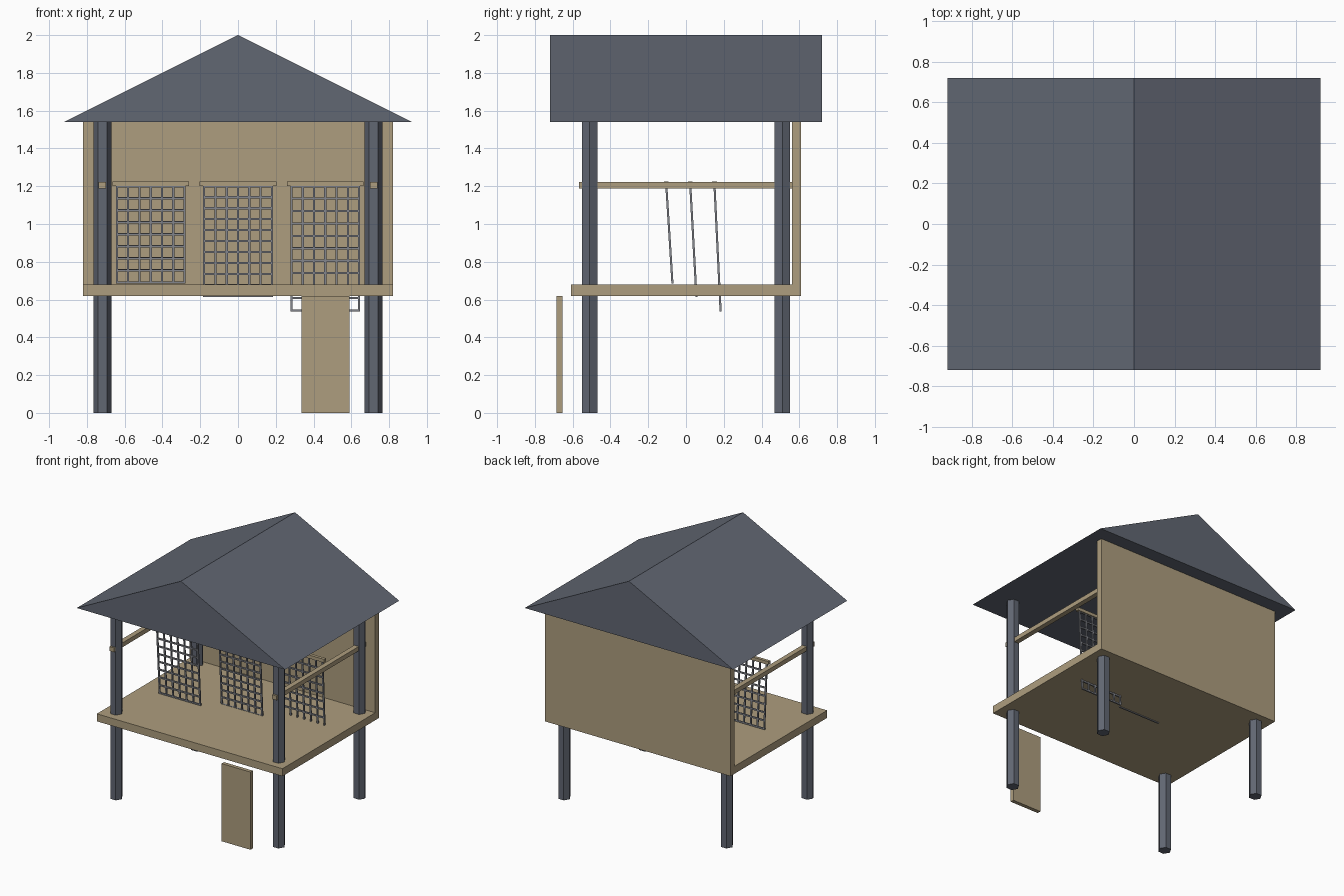
import bpy, bmesh, math
from mathutils import Vector, Matrix

if "Cube" in bpy.data.objects:
    bpy.data.objects.remove(bpy.data.objects["Cube"])


def material(name, rgb):
    m = bpy.data.materials.new(name)
    m.diffuse_color = (*rgb, 1)
    m.use_nodes = True
    m.node_tree.nodes["Principled BSDF"].inputs["Base Color"].default_value = m.diffuse_color
    return m


WOOD = material("tan_wood", (0.42, 0.34, 0.21))
SLATE = material("slate", (0.12, 0.135, 0.17))
ROPE = material("rope_grey", (0.24, 0.25, 0.28))


def finish(name, bm, mat):
    bmesh.ops.recalc_face_normals(bm, faces=bm.faces)
    mesh = bpy.data.meshes.new(name)
    bm.to_mesh(mesh)
    bm.free()
    mesh.materials.append(mat)
    obj = bpy.data.objects.new(name, mesh)
    bpy.context.collection.objects.link(obj)
    return obj


def add_box(bm, lo, hi):
    lo, hi = Vector(lo), Vector(hi)
    size = Matrix.Diagonal((*(hi - lo), 1))
    bmesh.ops.create_cube(bm, size=1, matrix=Matrix.Translation((lo + hi) / 2) @ size)


def box(name, lo, hi, mat):
    bm = bmesh.new()
    add_box(bm, lo, hi)
    return finish(name, bm, mat)


def prism(name, points, direction, mat):
    bm = bmesh.new()
    face = bm.faces.new([bm.verts.new(p) for p in points])
    ext = bmesh.ops.extrude_face_region(bm, geom=[face], use_keep_orig=True)
    verts = [g for g in ext["geom"] if isinstance(g, bmesh.types.BMVert)]
    bmesh.ops.translate(bm, verts=verts, vec=direction)
    return finish(name, bm, mat)


# Solid gable roof
prism("roof", [(-0.92, -0.72, 1.54), (0.92, -0.72, 1.54), (0, -0.72, 2.0)], (0, 1.44, 0), SLATE)

# Deck, back wall and entry board
box("deck", (-0.82, -0.61, 0.62), (0.82, 0.61, 0.68), WOOD)
box("back_wall", (-0.82, 0.56, 0.68), (0.82, 0.61, 1.54), WOOD)
box("entry_board", (0.335, -0.685, 0), (0.59, -0.655, 0.62), WOOD)

# Six-sided posts and the side rails
for sx, side in ((-1, "left"), (1, "right")):
    for sy, end in ((-1, "front"), (1, "back")):
        ring = [(sx * 0.718 + 0.048 * math.cos(k * math.pi / 3),
                 sy * 0.51 + 0.048 * math.sin(k * math.pi / 3), 0) for k in range(6)]
        prism(f"{end}_{side}_post", ring, (0, 0, 1.55), SLATE)
    x = sx * 0.718
    box(f"{side}_rail", (x - 0.02, -0.567, 1.187), (x + 0.02, 0.567, 1.222), WOOD)


# Hanging nets: a wooden bar with a slightly tilted rope grid
def net(name, x, y, bottom, rows, cols=6, width=0.358, top=1.2, r=0.0055):
    box(f"{name}_bar", (x - 0.203, y - 0.0125, 1.2), (x + 0.203, y + 0.0125, 1.225), WOOD)
    bm = bmesh.new()
    drop = top - bottom
    for i in range(cols + 1):
        cx = (i / cols - 0.5) * width
        add_box(bm, (cx - r, -r, -drop), (cx + r, r, 0))
    for j in range(rows + 1):
        cz = -drop * j / rows
        add_box(bm, (-width / 2 - r, -r, cz - r), (width / 2 + r, r, cz + r))
    obj = finish(f"{name}_ropes", bm, ROPE)
    obj.location = (x, y, top)
    obj.rotation_euler.x = math.atan2(0.032, drop)


net("left_net", -0.462, -0.104, 0.69, 8)
net("middle_net", 0, 0.023, 0.618, 10)
net("right_net", 0.462, 0.151, 0.542, 10)
